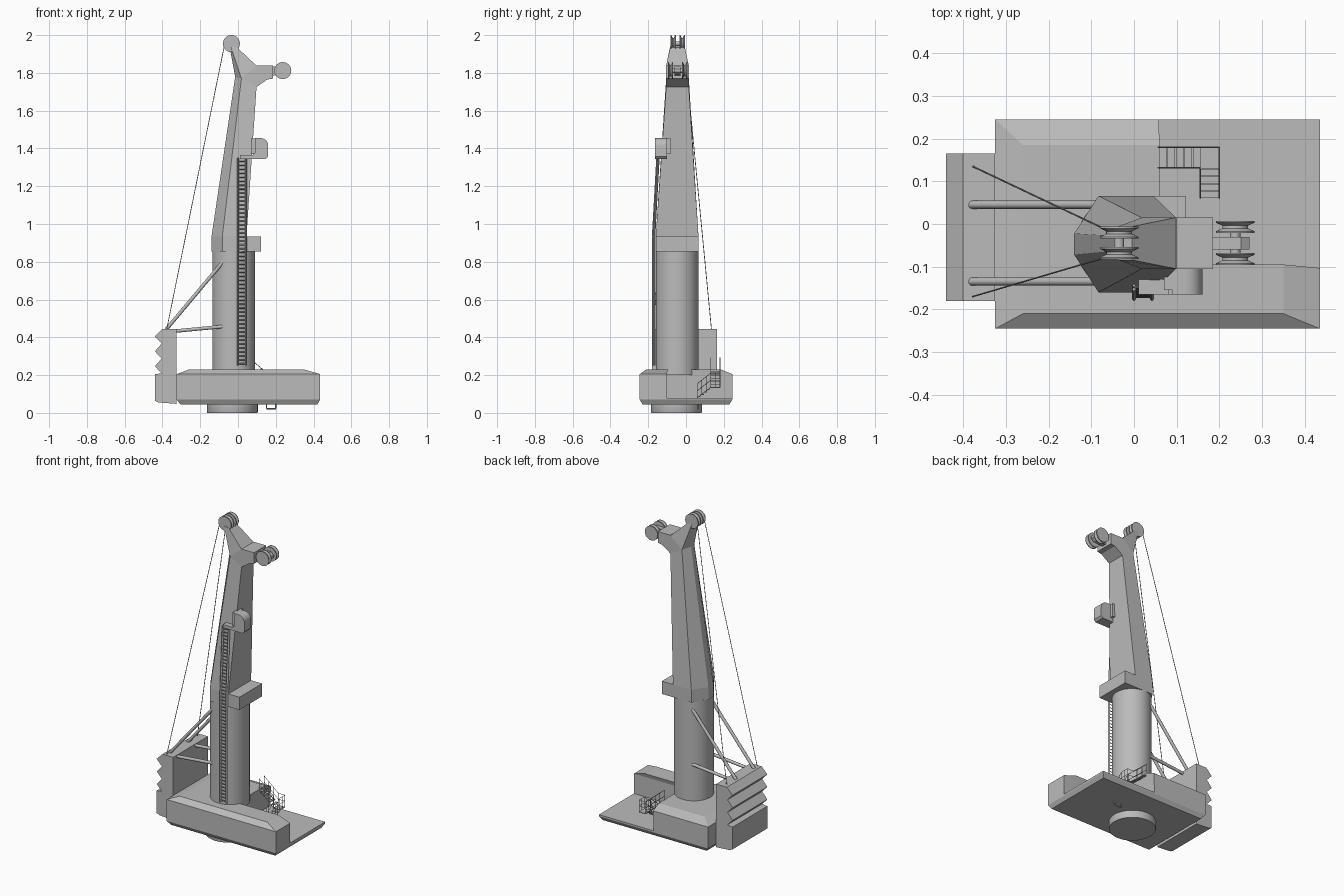
import bpy, bmesh, math
from mathutils import Vector

cube = bpy.data.objects.get("Cube")
if cube:
    bpy.data.objects.remove(cube, do_unlink=True)

GREY = (0.5, 0.5, 0.5, 1.0)
paint = bpy.data.materials.new("plain grey")
paint.use_nodes = True
paint.diffuse_color = GREY
paint.node_tree.nodes["Principled BSDF"].inputs["Base Color"].default_value = GREY


def finish(name, bm, smooth=False):
    bmesh.ops.recalc_face_normals(bm, faces=bm.faces)
    mesh = bpy.data.meshes.new(name)
    bm.to_mesh(mesh)
    bm.free()
    mesh.materials.append(paint)
    obj = bpy.data.objects.new(name, mesh)
    bpy.context.collection.objects.link(obj)
    if smooth:
        bpy.ops.object.select_all(action="DESELECT")
        obj.select_set(True)
        bpy.context.view_layer.objects.active = obj
        bpy.ops.object.shade_smooth_by_angle(angle=math.radians(35))
    return obj


def add_loft(bm, rings):
    rows = [[bm.verts.new(p) for p in ring] for ring in rings]
    n = len(rows[0])
    for a, b in zip(rows, rows[1:]):
        for i in range(n):
            j = (i + 1) % n
            bm.faces.new((a[i], a[j], b[j], b[i]))
    bm.faces.new(rows[0][::-1])
    bm.faces.new(rows[-1])


def loft(name, rings, smooth=False):
    bm = bmesh.new()
    add_loft(bm, rings)
    return finish(name, bm, smooth)


def extrude_y(name, profile, y0, y1, smooth=False):
    return loft(name, [[(x, y, z) for x, z in profile] for y in (y0, y1)], smooth)


def rect(x0, x1, y0, y1, z):
    return [(x0, y0, z), (x1, y0, z), (x1, y1, z), (x0, y1, z)]


def box(name, x, y, z):
    return loft(name, [rect(*x, *y, h) for h in z])


def lathe(name, centre, profile, axis="z", sides=40):
    rings = []
    for r, h in profile:
        ring = []
        for i in range(sides):
            a = math.tau * i / sides
            u, v = r * math.cos(a), r * math.sin(a)
            ring.append(Vector(centre) + Vector((u, v, h) if axis == "z" else (u, h, v)))
        rings.append(ring)
    return loft(name, rings, smooth=True)


def tubes(name, segments, r, sides=6):
    bm = bmesh.new()
    for a, b in segments:
        a, b = Vector(a), Vector(b)
        d = (b - a).normalized()
        u = d.orthogonal().normalized()
        v = d.cross(u)
        turn = [math.tau * (i + 0.5) / sides for i in range(sides)]
        add_loft(bm, [[p + r * (u * math.cos(t) + v * math.sin(t)) for t in turn]
                      for p in (a, b)])
    return finish(name, bm, smooth=sides > 6)


# Slewing base, deck and raised machinery housing
lathe("slewing_ring", (-0.03, -0.05, 0), [(0.133, 0), (0.135, 0.005), (0.135, 0.05)])
loft("deck", [rect(-0.305, 0.42, -0.23, 0.23, 0.045),
              rect(-0.325, 0.435, -0.245, 0.245, 0.07),
              rect(-0.325, 0.435, -0.245, 0.245, 0.08)])


def l_outline(x0, x1, xi, y0, y1, yi, z):
    return [(x0, y0, z), (x1, y0, z), (x1, yi, z), (xi, yi, z), (xi, y1, z), (x0, y1, z)]


loft("housing", [l_outline(-0.325, 0.435, 0.053, -0.245, 0.245, -0.103, 0.08),
                 l_outline(-0.325, 0.435, 0.058, -0.245, 0.245, -0.103, 0.205),
                 l_outline(-0.26, 0.35, 0.06, -0.21, 0.185, -0.095, 0.23)])

# Toothed counterweight
teeth = [(-0.325, 0.048), (-0.325, 0.445), (-0.4, 0.445)]
for k in range(3):
    top = 0.405 - 0.079 * k
    teeth += [(-0.44, top), (-0.404, top - 0.038)]
teeth += [(-0.44, 0.205), (-0.44, 0.065), (-0.42, 0.055)]
extrude_y("counterweight", teeth, -0.18, 0.165)

# Column, collar and leaning tower
lathe("column", (-0.023, -0.047, 0), [(0.113, 0.2), (0.113, 0.86)], sides=48)
box("collar", (0.035, 0.122), (-0.16, 0.066), (0.855, 0.935))


def tower_ring(z):
    return [(-0.14, -0.022, z), (-0.083, 0.066, z), (0.045, 0.066, z),
            (0.045, -0.16, z), (-0.083, -0.16, z), (-0.14, -0.072, z)]


tower_top = [(-0.015, -0.03, 1.78), (0.018, 0.015, 1.77), (0.098, 0.015, 1.725),
             (0.098, -0.105, 1.725), (0.018, -0.105, 1.77), (-0.015, -0.06, 1.78)]
loft("tower", [tower_ring(0.855), tower_ring(0.935), tower_top])

# Tower head with horn and arm
extrude_y("head", [(0.018, 1.77), (0.1, 1.84), (0.185, 1.84), (0.185, 1.77),
                   (0.155, 1.765), (0.098, 1.725)], -0.105, 0.015)
horn_base = [(x, y, 1.838 if x > 0.05 else z) for x, y, z in tower_top]
horn_tip = [(-0.045, -0.03, 1.94), (-0.038, -0.006, 1.94), (-0.005, -0.006, 1.935),
            (-0.005, -0.084, 1.935), (-0.038, -0.084, 1.94), (-0.045, -0.06, 1.94)]
loft("horn", [horn_base, horn_tip])
extrude_y("arm", [(0.18, 1.785), (0.18, 1.835), (0.25, 1.835), (0.27, 1.82),
                  (0.27, 1.805), (0.25, 1.79)], -0.06, -0.03)

# Grooved rope sheaves on their axles
wheel = [(0.02, -0.014), (0.045, -0.014), (0.045, -0.01), (0.03, -0.003),
         (0.03, 0.003), (0.045, 0.01), (0.045, 0.014), (0.02, 0.014)]
for part, x, z, spots in (("top", -0.035, 1.955, (-0.02, -0.068)),
                          ("front", 0.237, 1.812, (-0.007, -0.082))):
    for side, y in zip(("back", "front"), spots):
        lathe(f"{part}_sheave_{side}", (x, y, z), wheel, "y", 32)
    tubes(f"{part}_axle", [((x, spots[1], z), (x, spots[0], z))], 0.012, 12)

# Operator cab with rounded roof front, and its platform
arc = [(0.12 + 0.04 * math.sin(t * math.pi / 12), 1.415 + 0.04 * math.cos(t * math.pi / 12))
       for t in range(7)]
extrude_y("cab", [(0.09, 1.375), (0.09, 1.455)] + arc + [(0.16, 1.375)],
          -0.165, -0.1, smooth=True)
extrude_y("cab_floor", [(0.08, 1.345), (0.08, 1.375), (0.16, 1.375), (0.16, 1.358),
                        (0.148, 1.345)], -0.165, -0.1)
box("cab_back", (0.07, 0.092), (-0.155, -0.08), (1.37, 1.453))
box("cab_platform", (0.01, 0.085), (-0.165, -0.1), (1.345, 1.365))

# Tall ladder that bends with the tower
LOW, BEND, HIGH = 0.25, 0.935, 1.35


def ladder_y(z):
    return -0.17 + 0.023 * max(0, (z - BEND) / (HIGH - BEND))


rails, rungs = [], []
for x in (0.0, 0.042):
    for off in (0.003, -0.006):
        pts = [(x, ladder_y(z) + off, z) for z in (LOW, BEND, HIGH)]
        rails += list(zip(pts, pts[1:]))
for i in range(52):
    z = LOW + 0.01 + i * 0.021
    rungs.append(((0, ladder_y(z), z), (0.042, ladder_y(z), z)))
tubes("ladder_rails", rails, 0.0045, 4)
tubes("ladder_rungs", rungs, 0.0028, 4)

# Braces and stay cables
braces, cables = [], []
for y in (0.045, -0.135):
    braces += [((-0.38, y, 0.442), (-0.075, y, 0.805)), ((-0.335, y, 0.433), (-0.07, y, 0.458))]
for y0, y1 in ((0.135, -0.01), (-0.17, -0.08)):
    cables.append(((-0.378, y0, 0.44), (-0.072, y1, 1.945)))
tubes("braces", braces, 0.0095, 16)
tubes("stay_cables", cables, 0.002, 6)

# Access stairs: upper flight, landing, lower flight
bm = bmesh.new()
for i in range(5):
    x, z = 0.058 + 0.02 * i, 0.215 - 0.016 * i
    add_loft(bm, [rect(x, x + 0.018, 0.132, 0.178, h) for h in (z, z + 0.003)])
for i in range(4):
    y, z = 0.112 - 0.017 * i, 0.122 - 0.013 * i
    add_loft(bm, [rect(0.155, 0.2, y, y + 0.016, h) for h in (z, z + 0.003)])
add_loft(bm, [rect(0.155, 0.2, 0.13, 0.18, h) for h in (0.132, 0.137)])
finish("stair_treads", bm)

RAIL = Vector((0, 0, 0.075))
bars = []


def railing(a, b, posts):
    a, b = Vector(a), Vector(b)
    for lift in (0, 0.5, 1):
        bars.append((a + RAIL * lift, b + RAIL * lift))
    for i in range(posts):
        p = a.lerp(b, i / (posts - 1))
        bars.append((p, p + RAIL))


for y in (0.132, 0.18):
    railing((0.056, y, 0.218), (0.155, y, 0.135), 4)
railing((0.155, 0.18, 0.135), (0.2, 0.18, 0.135), 2)
railing((0.2, 0.18, 0.135), (0.2, 0.13, 0.135), 3)
for x in (0.155, 0.2):
    railing((x, 0.13, 0.135), (x, 0.06, 0.08), 4)
tubes("stair_railings", bars, 0.0016, 4)

# Small step hanging under the deck
tubes("under_step", [((0.15, 0.065, 0.05), (0.15, 0.065, 0.022)),
                     ((0.2, 0.065, 0.05), (0.2, 0.065, 0.022)),
                     ((0.15, 0.065, 0.022), (0.2, 0.065, 0.022))], 0.003, 4)
